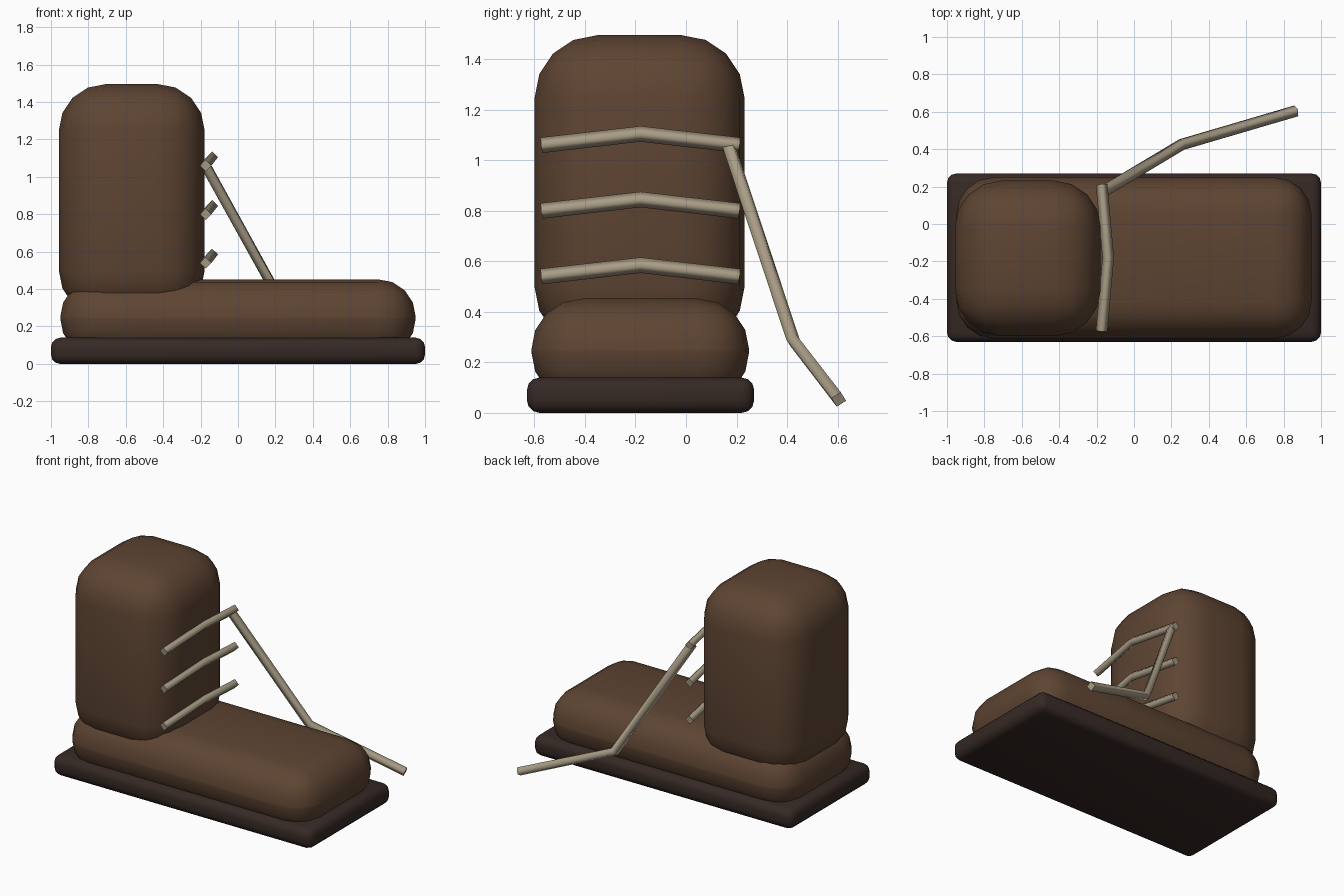
import bpy
import bmesh
import math
from mathutils import Vector

if "Cube" in bpy.data.objects:
    bpy.data.objects.remove(bpy.data.objects["Cube"])


def material(name, rgb):
    m = bpy.data.materials.new(name)
    m.diffuse_color = (*rgb, 1)
    m.use_nodes = True
    m.node_tree.nodes["Principled BSDF"].inputs["Base Color"].default_value = m.diffuse_color
    return m


leather = material("brown_leather", (0.11, 0.058, 0.032))
rubber = material("dark_rubber", (0.036, 0.022, 0.018))
cord = material("lace_cord", (0.40, 0.34, 0.24))


def smooth(ob, angle):
    bpy.ops.object.select_all(action='DESELECT')
    ob.select_set(True)
    bpy.context.view_layer.objects.active = ob
    bpy.ops.object.shade_smooth_by_angle(angle=math.radians(angle))


def rounded_box(name, lo, hi, radius, segments, mat):
    lo, hi = Vector(lo), Vector(hi)
    bm = bmesh.new()
    bmesh.ops.create_cube(bm, size=1)
    bmesh.ops.scale(bm, vec=hi - lo, verts=bm.verts)
    bmesh.ops.bevel(bm, geom=bm.edges[:], offset=radius, segments=segments,
                    profile=0.5, affect='EDGES')
    me = bpy.data.meshes.new(name)
    bm.to_mesh(me)
    bm.free()
    me.materials.append(mat)
    ob = bpy.data.objects.new(name, me)
    ob.location = (lo + hi) / 2
    bpy.context.collection.objects.link(ob)
    smooth(ob, 40)
    return ob


def lace(name, points):
    cu = bpy.data.curves.new(name, 'CURVE')
    cu.dimensions = '3D'
    cu.bevel_depth = 0.031
    cu.bevel_resolution = 0
    cu.use_fill_caps = True
    sp = cu.splines.new('POLY')
    sp.points.add(len(points) - 1)
    for p, co in zip(sp.points, points):
        p.co = (*co, 1)
    cu.materials.append(cord)
    ob = bpy.data.objects.new(name, cu)
    bpy.context.collection.objects.link(ob)
    return ob


# Sole, foot and ankle shaft
rounded_box("sole", (-1, -0.63, 0), (1, 0.27, 0.14), 0.05, 3, rubber)
rounded_box("foot", (-0.95, -0.612, 0.04), (0.95, 0.25, 0.452), 0.2, 4, leather)
rounded_box("shaft", (-0.958, -0.6, 0.25), (-0.178, 0.232, 1.496), 0.25, 4, leather)

# Three bent laces across the shaft
for i in range(3):
    z = 0.54 + 0.26 * i
    lace(f"lace_{i + 1}", [(-0.173, -0.572, z), (-0.138, -0.18, z + 0.045),
                           (-0.173, 0.21, z)])

# Loose lace trailing to the ground
lace("loose_lace", [(-0.17, 0.17, 1.055), (0.255, 0.425, 0.287), (0.868, 0.605, 0.053)])
